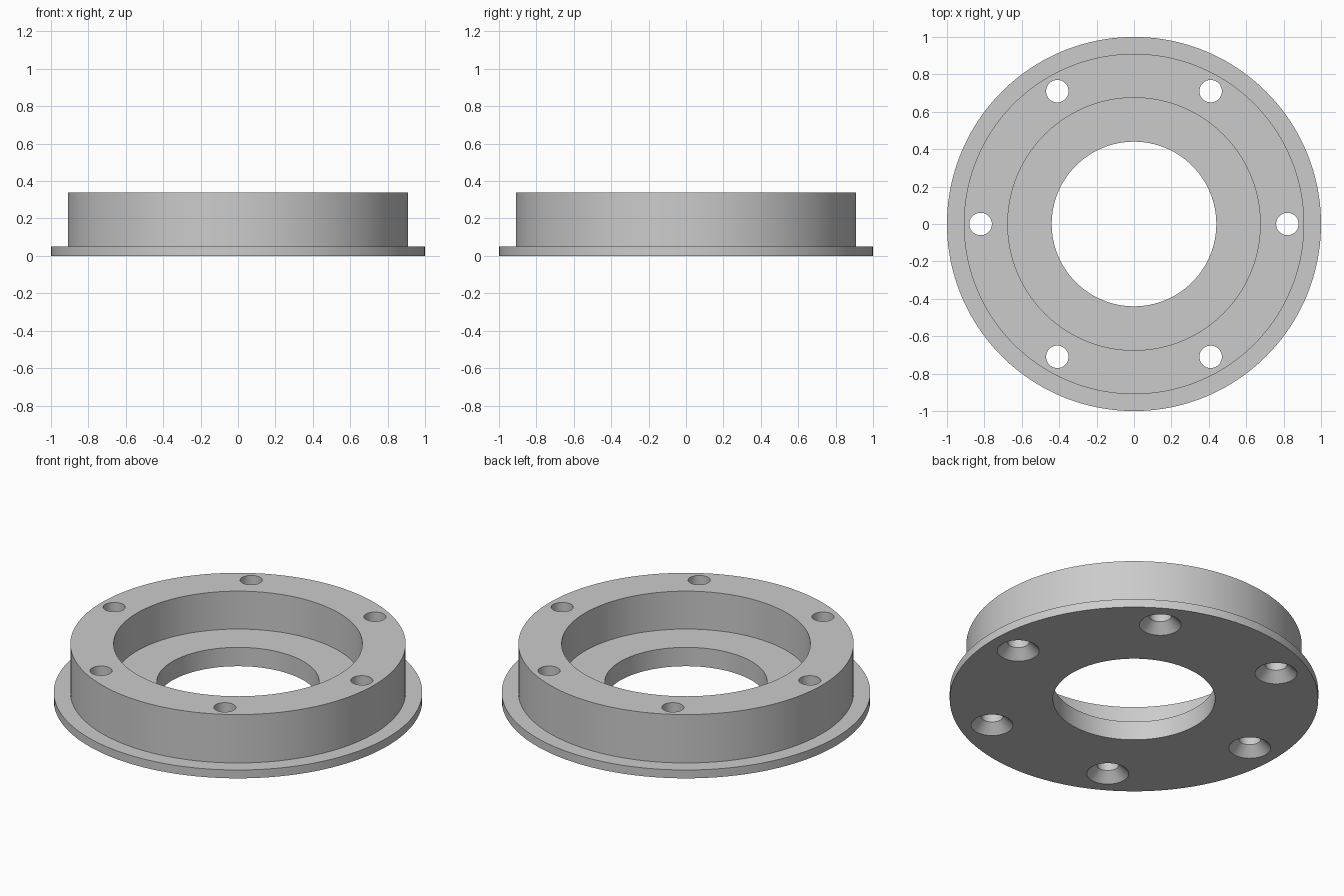
import bpy
import bmesh
from math import cos, sin, radians, tau
from mathutils import Matrix, Vector

cube = bpy.data.objects.get("Cube")
if cube:
    bpy.data.objects.remove(cube, do_unlink=True)

grey = bpy.data.materials.new("machined grey")
grey.use_nodes = True
grey.diffuse_color = (0.6, 0.6, 0.6, 1)
grey.node_tree.nodes["Principled BSDF"].inputs["Base Color"].default_value = grey.diffuse_color


def lathe(bm, profile, steps, centre=(0, 0, 0)):
    """Revolve a closed (radius, height) outline about z, then move it to centre."""
    verts = [bm.verts.new((r, 0, z)) for r, z in profile]
    edges = [bm.edges.new((v, verts[(i + 1) % len(verts)])) for i, v in enumerate(verts)]
    spun = bmesh.ops.spin(bm, geom=verts + edges, cent=(0, 0, 0), axis=(0, 0, 1),
                          angle=tau, steps=steps, use_merge=True)
    new = {v for v in bm.verts if v.index == -1} | set(verts)
    bmesh.ops.translate(bm, verts=list(new), vec=centre)
    bmesh.ops.remove_doubles(bm, verts=list(new), dist=1e-5)
    bm.verts.index_update()


def finish(bm, name):
    bmesh.ops.recalc_face_normals(bm, faces=bm.faces)
    mesh = bpy.data.meshes.new(name)
    bm.to_mesh(mesh)
    bm.free()
    mesh.materials.append(grey)
    obj = bpy.data.objects.new(name, mesh)
    bpy.context.collection.objects.link(obj)
    return obj


# Flanged ring: thin base lip, tall wall, recessed seat and centre bore
bm = bmesh.new()
lathe(bm, [(0.44, 0), (1, 0), (1, 0.05), (0.91, 0.05), (0.91, 0.34),
           (0.675, 0.34), (0.675, 0.113), (0.44, 0.113)], 160)
ring = finish(bm, "flanged_ring")

# Six screw holes, countersunk from below
bm = bmesh.new()
for i in range(6):
    a = radians(60 * i)
    hole = bmesh.new()
    lathe(hole, [(0, -0.02), (0.134, -0.02), (0.06, 0.054), (0.06, 0.4), (0, 0.4)], 48)
    bmesh.ops.translate(hole, verts=hole.verts, vec=(0.82 * cos(a), 0.82 * sin(a), 0))
    part = bpy.data.meshes.new("hole")
    hole.to_mesh(part)
    hole.free()
    bm.from_mesh(part)
    bpy.data.meshes.remove(part)
cutter = finish(bm, "screw_hole_cutter")
cutter.hide_render = True

# Cut the holes, then drop the cutter
bpy.ops.object.select_all(action="DESELECT")
bpy.context.view_layer.objects.active = ring
ring.select_set(True)
cut = ring.modifiers.new("screw holes", "BOOLEAN")
cut.operation = "DIFFERENCE"
cut.solver = "EXACT"
cut.object = cutter
bpy.ops.object.modifier_apply(modifier=cut.name)
bpy.data.objects.remove(cutter, do_unlink=True)

# Smooth curved walls with crisp rims
bpy.ops.object.shade_smooth_by_angle(angle=radians(30))
